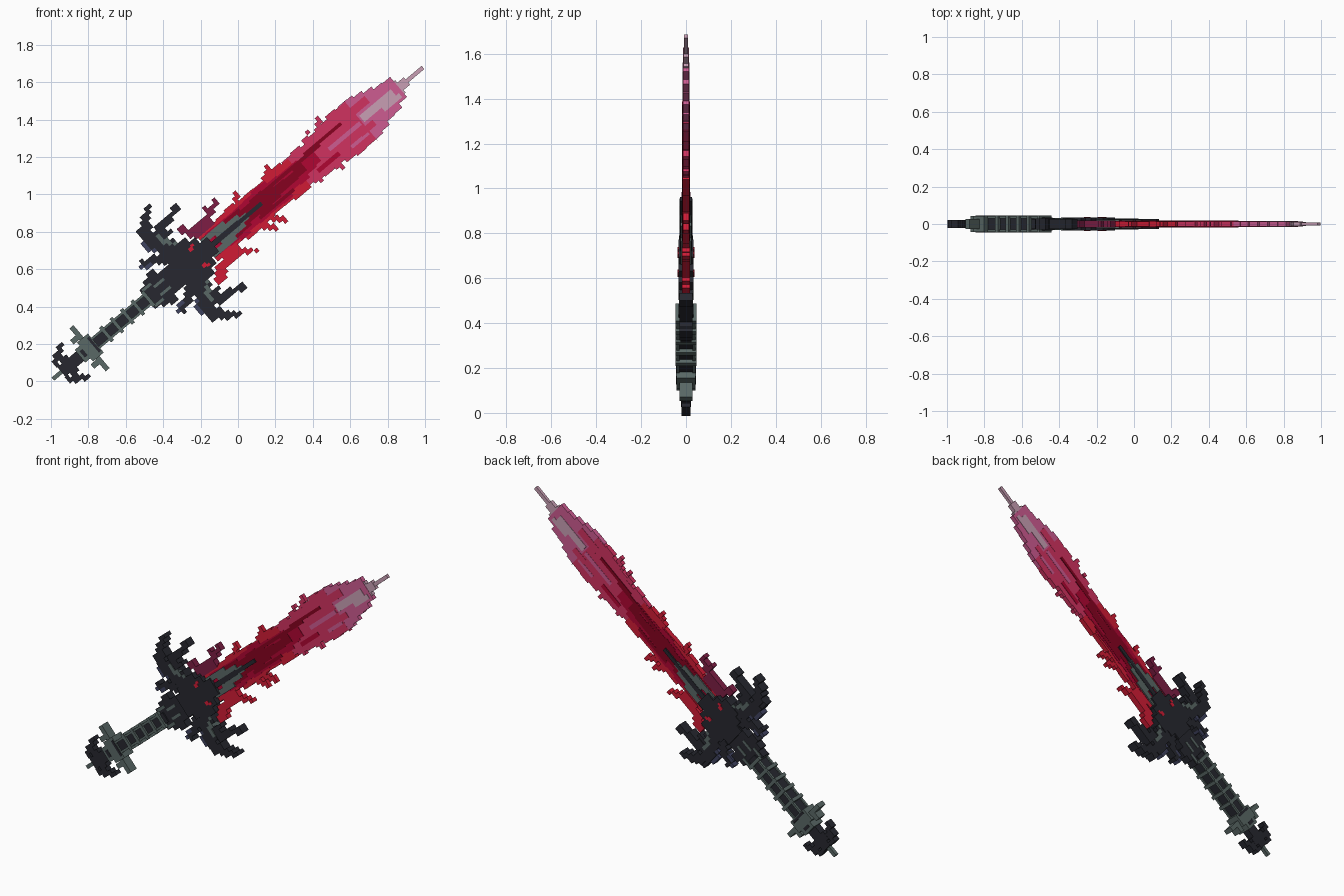
import bpy, bmesh, random
from math import radians, hypot, ceil
from mathutils import Matrix, Vector

random.seed(4)
if "Cube" in bpy.data.objects:
    bpy.data.objects.remove(bpy.data.objects["Cube"])

C = 0.022  # voxel size
# Local frame: u runs from pommel to tip, v across the blade, tilted into the xz plane
PLACE = Matrix.Translation((-0.99, 0, 0.012)) @ Matrix.Rotation(radians(-40.1), 4, 'Y')


def material(name, code):
    rgb = [(int(code[i:i + 2], 16) / 255) ** 2.2 for i in (0, 2, 4)]
    m = bpy.data.materials.new(name)
    m.use_nodes = True
    m.diffuse_color = (*rgb, 1)
    m.node_tree.nodes["Principled BSDF"].inputs["Base Color"].default_value = (*rgb, 1)
    return m


DARK = material("charcoal", "2b2c33")
GREY = material("slate grey", "5a6866")
BLUE = material("dusk blue", "41445f")
PLUM = material("plum", "7c2346")
BLOOD = material("dark red", "850a25")
CRIMSON = material("crimson", "ae0e35")
RED = material("bright red", "cf2138")
ROSE = material("rose red", "cf3560")
PINK = material("pink", "cc5c90")
PALE = material("pale pink", "c79db2")


def build(name, mat, half, rects, y=0):
    """Join boxes given as (u0, u1, v0, v1), each `half` deep on both sides of y."""
    bm = bmesh.new()
    for u0, u1, v0, v1 in rects:
        size = Matrix.Diagonal((u1 - u0, 2 * half, v1 - v0, 1))
        mid = Matrix.Translation(((u0 + u1) / 2, y, (v0 + v1) / 2))
        bmesh.ops.create_cube(bm, size=1, matrix=mid @ size)
    mesh = bpy.data.meshes.new(name)
    bm.to_mesh(mesh)
    bm.free()
    mesh.materials.append(mat)
    ob = bpy.data.objects.new(name, mesh)
    ob.matrix_world = PLACE
    bpy.context.collection.objects.link(ob)


def stroke(path, r0, r1):
    """Rasterise a tapering path into voxel runs."""
    cells = set()
    total = len(path) - 1
    for k in range(total):
        a, b = Vector(path[k]), Vector(path[k + 1])
        n = ceil((b - a).length / (C / 2))
        for s in range(n + 1):
            p = a.lerp(b, s / n)
            r = r0 + (r1 - r0) * (k + s / n) / total
            ci, cj, reach = round(p.x / C), round(p.y / C), ceil(r / C)
            cells.add((ci, cj))
            for i in range(ci - reach, ci + reach + 1):
                for j in range(cj - reach, cj + reach + 1):
                    if hypot(i * C - p.x, j * C - p.y) <= r:
                        cells.add((i, j))
    rects = []
    for i, j in sorted(cells):
        if (i - 1, j) not in cells:
            e = i
            while (e + 1, j) in cells:
                e += 1
            rects.append(((i - .5) * C, (e + .5) * C, (j - .5) * C, (j + .5) * C))
    return rects


def both(rects):
    return rects + [(a, b, -d, -c) for a, b, c, d in rects]


def bar(u0, u1, w):
    return (u0, u1, -w, w)


def ragged(u0, u1, w0, w1, jitter=1, step=3 * C):
    """Stepped blade section with irregular edges."""
    rects, u = [], u0
    while u < u1 - 1e-4:
        w = w0 + (w1 - w0) * (u - u0) / (u1 - u0)
        e = min(u + step, u1)
        rects.append((u, e, -w - C * random.uniform(0, jitter), w + C * random.uniform(0, jitter)))
        u = e
    return rects


# Pommel
build("pommel_tip", GREY, .011, [bar(0, .07, .011)])
build("pommel", DARK, .022, [bar(.06, .1, .033), bar(.09, .14, .055), bar(.13, .21, .033)])
build("pommel_horns", DARK, .021, both(stroke([(.07, .06), (.11, .085), (.155, .12)], .022, .012)))
build("pommel_collar", GREY, .043, [bar(.19, .235, .044), bar(.225, .3, .066)])
build("pommel_cross", GREY, .028, [bar(.243, .27, .15)] + both([(.205, .245, .07, .1)]))
build("pommel_studs", DARK, .045, [bar(.205, .225, .022), bar(.28, .295, .05)])

# Grip with corner rails and rings
build("grip_core", DARK, .034, [bar(.29, .7, .03)])
for side, y in (("front", -.036), ("back", .036)):
    build("grip_rails_" + side, GREY, .007, both([(.29, .67, .024, .037)]), y)
build("grip_rings", GREY, .046, [bar(.365 + .073 * k, .385 + .073 * k, .05) for k in range(5)])

# Collar between grip and guard
build("guard_collar", DARK, .026, [bar(.66, .72, .066), bar(.70, .76, .088), bar(.74, .79, .108),
                                   bar(.78, .87, .07)])
build("collar_trim", GREY, .029, both([(.67, .73, .045, .06), (.73, .8, .02, .035)]))

# Guard head with eyes and brow
build("guard_head", DARK, .034, [bar(.84, .89, .066), bar(.88, .93, .1), bar(.92, 1.03, .125),
                                 bar(1.02, 1.07, .09), bar(1.06, 1.12, .05)])
build("guard_eyes", RED, .037, both([(1.0, 1.025, .045, .067), (1.02, 1.04, .06, .075)]))

# Four curved horns, with grey inner faces
build("outer_horns", DARK, .03, both(stroke(
    [(.95, .1), (.90, .18), (.885, .26), (.91, .325), (.976, .37)], .05, .016)))
build("inner_horns", DARK, .028, both(stroke([(.91, .22), (.965, .245), (1.03, .255), (1.1, .275)], .03, .016)))
build("horn_faces", GREY, .032, both(stroke([(.96, .14), (.925, .18), (.915, .225)], .016, .012)))
build("horn_barbs", DARK, .025, both(stroke([(.95, .2), (1.0, .2)], .014, .01)
                                     + stroke([(.88, .28), (.85, .3)], .014, .01)))

# Rear feather spikes
build("rear_spikes", DARK, .027, both(stroke([(.89, .09), (.83, .14), (.775, .165)], .036, .014)))
build("rear_spike_tips", BLUE, .023, both(stroke([(.80, .135), (.755, .145)], .016, .01)))
build("side_feathers", BLUE, .024, both(stroke([(.91, .12), (.87, .18), (.83, .23)], .028, .014)))

# Blade edge, from base to tip
build("blade_base", RED, .0145, ragged(1.08, 1.72, .082, .088))
build("blade_middle", ROSE, .014, ragged(1.68, 1.95, .085, .098) + ragged(1.95, 2.15, .118, .125, .8))
build("blade_upper", PINK, .0135, ragged(2.1, 2.2, .125, .128, .4) + ragged(2.2, 2.42, .11, .05, .7, .055))
build("blade_point", PALE, .012, [bar(2.36, 2.43, .044), bar(2.42, 2.475, .026)])
build("blade_tip", PALE, .009, [bar(2.45, 2.587, .011)])

# Flame-like spikes along the edges
build("edge_spikes_low", RED, .013, stroke([(1.36, .09), (1.385, .125)], .018, .01)
      + stroke([(1.58, .1), (1.61, .13)], .018, .01) + stroke([(1.4, -.1), (1.43, -.145)], .022, .01)
      + stroke([(1.45, -.1), (1.5, -.155)], .022, .01))
build("edge_spikes_high", ROSE, .0125, stroke([(1.86, .1), (1.9, .14)], .018, .01)
      + stroke([(1.95, .11), (1.99, .155)], .018, .01) + stroke([(1.9, -.1), (1.92, -.14)], .02, .01)
      + stroke([(1.76, -.08), (1.79, -.115)], .018, .01))

# Splashes at the blade base
build("red_splash", RED, .0185, stroke([(1.03, -.165), (1.07, -.125), (1.2, -.1)], .03, .03)
      + stroke([(1.16, -.12), (1.23, -.135), (1.285, -.18)], .022, .01))
build("plum_splash", PLUM, .019, stroke([(1.035, .165), (1.07, .13), (1.13, .11), (1.21, .125), (1.275, .165)], .024, .012)
      + stroke([(1.09, .11), (1.18, .1)], .036, .026) + stroke([(1.2, .125), (1.21, .17)], .012, .01))

# Inlaid colour streaks of the blade
build("crimson_streaks", CRIMSON, .0165, ragged(1.12, 1.55, .058, .07) + ragged(1.55, 1.85, .06, .022)
      + [(1.8, 1.95, -.075, -.05)])
build("dark_streaks", BLOOD, .018, ragged(1.15, 1.5, .04, .036) + ragged(1.5, 1.76, .026, .008)
      + [(1.5, 1.9, .03, .05), (1.8, 2.06, .044, .062), (1.4, 1.64, -.064, -.045)])
build("rose_streaks", ROSE, .0155, [(2.1, 2.25, .04, .085), (2.1, 2.2, -.075, -.04)])
build("pink_streaks", PINK, .0155, [(1.92, 2.14, -.024, 0), (2.02, 2.14, -.09, -.07)])
build("pale_streaks", PALE, .0157, [(2.16, 2.38, -.022, .022), (2.28, 2.4, -.05, -.022)])

# Grey fuller at the blade base
build("fuller_plates", GREY, .024, both([(1.08, 1.24, .03, .062), (1.16, 1.32, .014, .04)])
      + [bar(1.28, 1.36, .018)])
build("fuller_core", DARK, .026, [bar(1.1, 1.3, .015), bar(1.28, 1.46, .011)])
